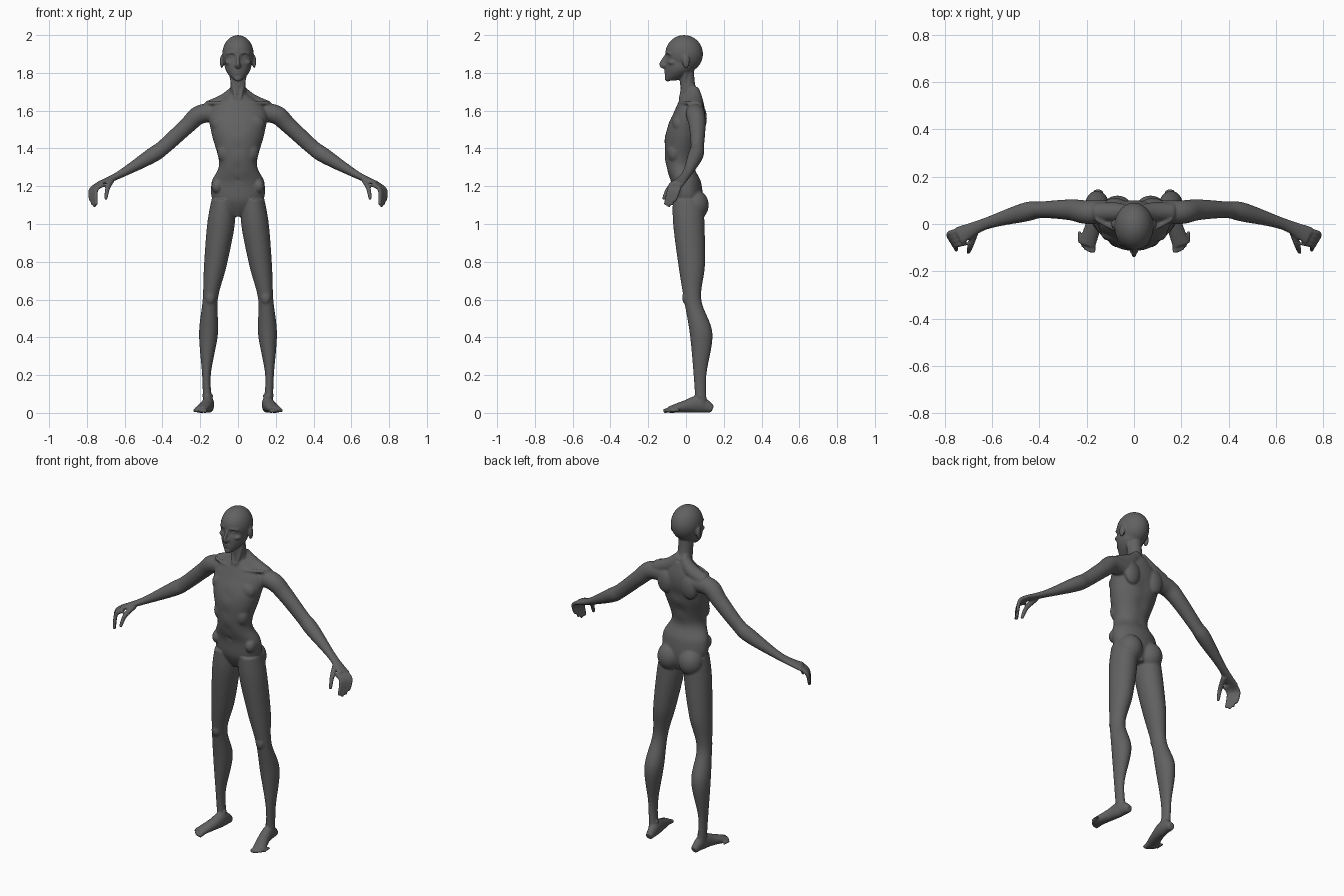
import bpy
import bmesh
import math
from mathutils import Vector, Matrix

AXIS_Y = Vector((0, 1, 0))
AXIS_Z = Vector((0, 0, 1))
SEGMENTS = 40
STEPS = 8

default_cube = bpy.data.objects.get("Cube")
if default_cube:
    bpy.data.objects.remove(default_cube, do_unlink=True)

figure = bmesh.new()


def resample(rows):
    """Smooth curve through rows of x, y, z, first radius, second radius."""
    points = [Vector((*row, row[-1])[:5]) for row in rows]
    padded = [points[0]] + points + [points[-1]]
    result = []
    for before, start, end, after in zip(padded, padded[1:], padded[2:], padded[3:]):
        leaving = (end - before) / 2
        arriving = (after - start) / 2
        for step in range(STEPS):
            t = step / STEPS
            ease = t * t * (3 - 2 * t)
            result.append(start.lerp(end, ease)
                          + leaving * t * (1 - t) ** 2
                          - arriving * t * t * (1 - t))
    return result + [points[-1]]


def loft(rows, reference=AXIS_Y, level=False, mirror=True):
    """Skin elliptical rings along a path, on both sides if mirrored."""
    path = resample(rows)
    for side in (1, -1) if mirror else (1,):
        rings = []
        for index, row in enumerate(path):
            before = path[max(index - 1, 0)]
            after = path[min(index + 1, len(path) - 1)]
            tangent = Vector(after[:3]) - Vector(before[:3])
            tangent = AXIS_Z if level else tangent.normalized()
            second = (reference - tangent * reference.dot(tangent)).normalized()
            first = tangent.cross(second)
            ring = []
            for segment in range(SEGMENTS):
                angle = math.tau * segment / SEGMENTS
                spot = (Vector(row[:3]) + first * row[3] * math.cos(angle)
                        + second * row[4] * math.sin(angle))
                spot.x *= side
                spot.z = max(spot.z, 0)
                ring.append(figure.verts.new(spot))
            rings.append(ring)
        for lower, upper in zip(rings, rings[1:]):
            for segment in range(SEGMENTS):
                following = (segment + 1) % SEGMENTS
                figure.faces.new((lower[segment], lower[following],
                                  upper[following], upper[segment]))
        figure.faces.new(rings[0])
        figure.faces.new(rings[-1])


def blob(center, radii, mirror=True):
    """Ellipsoid for a muscle, bone or facial feature."""
    for side in (1, -1) if mirror else (1,):
        place = Matrix.Translation((center[0] * side, center[1], center[2]))
        bmesh.ops.create_uvsphere(
            figure, u_segments=SEGMENTS, v_segments=SEGMENTS // 2, radius=1,
            matrix=place @ Matrix.Diagonal((*radii, 1)))


def press(center, reach, depth):
    """Push the surface along y near a point, softly, on both sides."""
    for vert in figure.verts:
        mirrored = Vector((abs(vert.co.x), vert.co.y, vert.co.z))
        distance = (mirrored - Vector(center)).length / reach
        vert.co.y += depth * math.exp(-distance ** 2)


# Torso, from crotch to base of neck
loft([(0, .02, 1.04, .03, .05), (0, .01, 1.12, .13, .08),
      (0, 0, 1.22, .14, .08), (0, -.03, 1.32, .1, .08),
      (0, -.01, 1.48, .14, .1), (0, .02, 1.6, .15, .08),
      (0, .03, 1.69, .05)], level=True, mirror=False)
# Spine groove, midline of the chest and navel
for height in (1.3, 1.4, 1.5):
    press((0, .08, height), .04, -.01)
    press((0, -.1, height), .03, .006)
press((0, -.09, 1.23), .01, .01)

# Skull, jaw and eye sockets
blob((0, -.01, 1.9), (.083, .1, .1), mirror=False)
loft([(0, -.03, 1.9, .07, .08), (0, -.03, 1.83, .07, .08),
      (0, -.05, 1.79, .05, .06), (0, -.08, 1.76, .02, .03)],
     level=True, mirror=False)
press((.034, -.1, 1.887), .02, .015)
# Eyes, brows, cheekbones and ears
blob((.034, -.08, 1.887), (.015, .014, .01))
loft([(.01, -.1, 1.9, .007), (.03, -.1, 1.907, .006), (.06, -.08, 1.9, .006)])
blob((.05, -.07, 1.855), (.02, .025, .013))
blob((.086, 0, 1.86), (.01, .02, .036))
# Nose with nostrils, lips and chin
loft([(0, -.1, 1.9, .008), (0, -.127, 1.846, .01, .015),
      (0, -.11, 1.83, .01)], mirror=False)
blob((.01, -.114, 1.84), (.01, .01, .008))
for height in (1.811, 1.798):
    blob((0, -.103, height), (.02, .013, .006), mirror=False)
blob((0, -.097, 1.77), (.02, .016, .016), mirror=False)

# Neck with its front tendons
loft([(0, 0, 1.84, .04), (0, .01, 1.73, .04), (0, .03, 1.65, .05)],
     mirror=False)
loft([(.04, 0, 1.8, .01), (.01, -.03, 1.66, .01)])

# Neck to shoulder slope, collarbones, chest and shoulder blades
loft([(.01, .04, 1.71, .03), (.07, .05, 1.65, .04), (.16, .05, 1.61, .04)])
loft([(.01, -.03, 1.64, .01), (.08, -.02, 1.64, .01), (.16, .02, 1.64, .01)])
blob((.08, -.04, 1.53), (.06, .035, .05))
blob((.08, .08, 1.56), (.05, .03, .07))
# Rib edge, hip bones and buttocks
blob((.06, -.06, 1.38), (.05, .04, .06))
blob((.11, -.03, 1.2), (.03, .04, .04))
blob((.07, .05, 1.1), (.07, .07, .08))

# Arm, wrist and palm
loft([(.1, .05, 1.59, .05), (.2, .05, 1.58, .05), (.27, .06, 1.52, .044),
      (.39, .06, 1.41, .04, .035), (.46, .05, 1.36, .04),
      (.63, 0, 1.26, .02, .025), (.74, -.05, 1.21, .014, .04)])
# Curled fingers, from index to little
for finger, length in enumerate((.1, .11, .1, .08)):
    x, y = .72 + finger / 100, -.08 + finger / 60
    loft([(x - .01, y, 1.21, .012), (x + .03, y - .01, 1.18, .011),
          (x + .03, y - .03, 1.2 - length, .009)])
# Thumb
loft([(.67, -.03, 1.23, .016), (.69, -.09, 1.19, .013),
      (.7, -.12, 1.13, .009)])

# Leg, from hip to ankle
loft([(.08, .01, 1.13, .06, .08), (.09, .015, 1, .073, .083),
      (.12, .03, .78, .06, .07), (.147, .035, .6, .04, .046),
      (.156, .08, .42, .05, .06), (.167, .074, .2, .023, .034),
      (.16, .08, .04, .025, .03)], level=True)
# Kneecap and ankle bones
blob((.147, 0, .61), (.026, .02, .036))
blob((.16, .075, .09), (.03, .015, .016))

# Foot, from heel to ball
loft([(.15, .14, .02, .02), (.156, .07, .045, .03, .045),
      (.17, 0, .035, .033), (.2, -.09, .016, .037, .017)],
     reference=AXIS_Z)
# Toes, from big to little
for toe in range(5):
    x, y = .174 + toe / 70, -.12 + (toe / 20) ** 2
    size = .06 / (toe + 5)
    loft([(x, y + .05, .015, size), (x, y, .01, size)], reference=AXIS_Z)

# One continuous skin
bmesh.ops.recalc_face_normals(figure, faces=figure.faces)
mesh = bpy.data.meshes.new("body")
figure.to_mesh(mesh)
figure.free()
body = bpy.data.objects.new("body", mesh)
bpy.context.collection.objects.link(body)

skin = body.modifiers.new("merge parts", "REMESH")
skin.mode = "VOXEL"
skin.voxel_size = .005
skin.use_smooth_shade = True
soften = body.modifiers.new("soften joins", "SMOOTH")
soften.factor = .5
soften.iterations = 8

# Plain grey material
grey = bpy.data.materials.new("dark grey")
grey.use_nodes = True
color = (.12, .12, .12, 1)
grey.diffuse_color = color
shader = next(n for n in grey.node_tree.nodes if n.type == "BSDF_PRINCIPLED")
shader.inputs["Base Color"].default_value = color
mesh.materials.append(grey)
